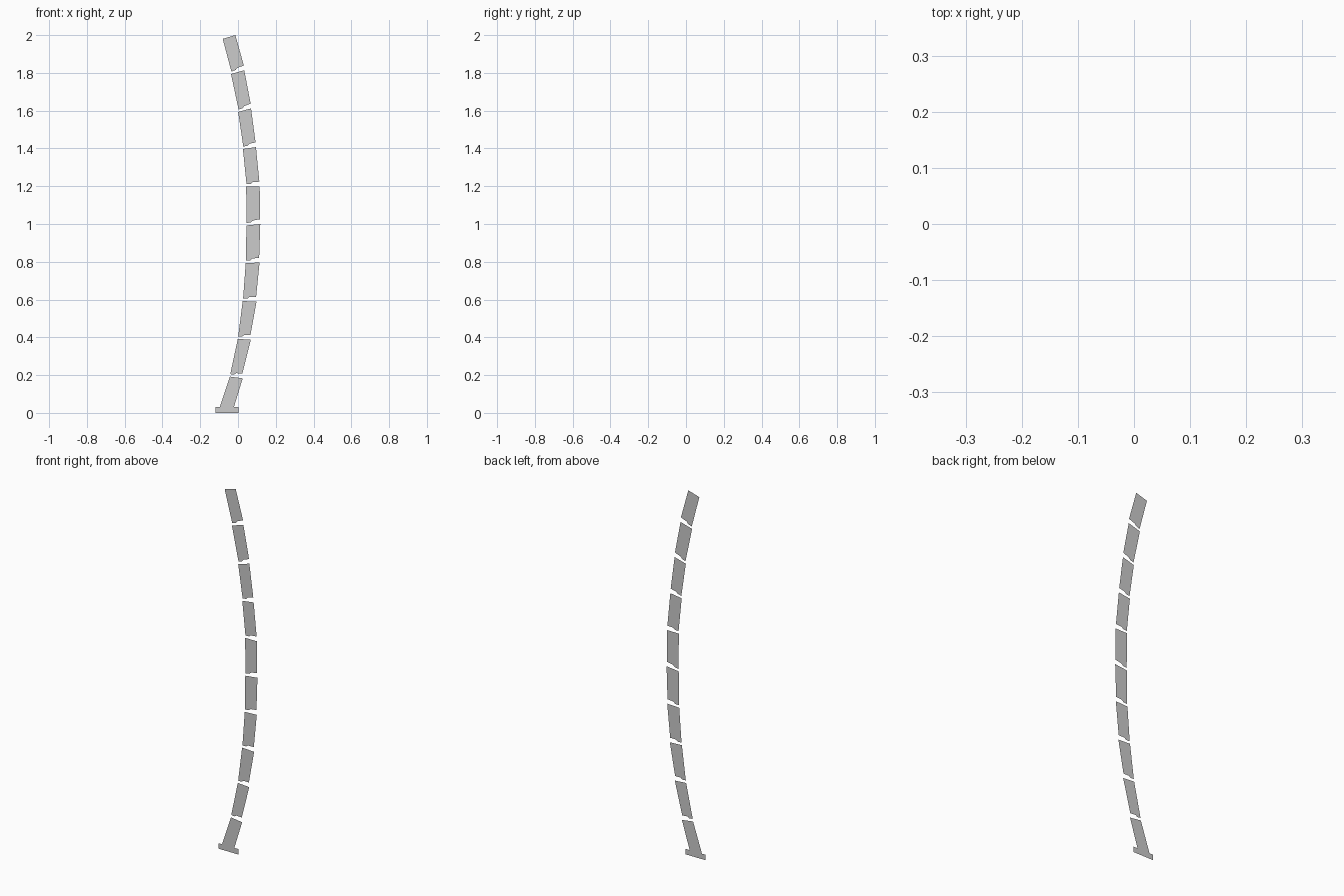
import bpy
from mathutils import Vector


def flat_part(name, pts):
    """Zero-thickness sheet in the XZ plane, facing -y."""
    mesh = bpy.data.meshes.new(name)
    mesh.from_pydata([(x, 0, z) for x, z in pts], [], [range(len(pts))])
    mesh.update()
    obj = bpy.data.objects.new(name, mesh)
    bpy.context.collection.objects.link(obj)
    return obj


# Top edge of each segment, bottom to top: left x, left z, right x, right z
tops = [
    (-0.043, 0.192, 0.025, 0.183),
    (-0.001, 0.392, 0.068, 0.387),
    (0.025, 0.592, 0.098, 0.589),
    (0.041, 0.793, 0.114, 0.796),
    (0.044, 0.992, 0.118, 1.000),
    (0.043, 1.199, 0.115, 1.199),
    (0.026, 1.397, 0.095, 1.407),
    (0.001, 1.593, 0.069, 1.612),
    (-0.037, 1.794, 0.033, 1.814),
    (-0.081, 1.980, -0.014, 2.000),
]

# Curved strip: every segment has a small step in its lower edge
for i, (xl, zl, xr, zr) in enumerate(tops):
    if i == 0:
        bottom = [(-0.097, 0.03), (-0.022, 0.03)]
    else:
        a, b, c, d = tops[i - 1]
        left, right = Vector((a + 0.002, b + 0.013)), Vector((c - 0.002, d + 0.025))
        axis = right - left
        low = left + axis * 0.33 - Vector((0, 0.003))
        high = left + axis * 0.48 + Vector((0, 0.004))
        bottom = [left, low, high, right]
    flat_part(f"strip_segment_{i + 1}", [*bottom, (xr, zr), (xl, zl)])

# Foot bar under the strip
flat_part("foot_bar", [(-0.118, 0), (0.003, 0), (0.003, 0.03), (-0.118, 0.03)])
